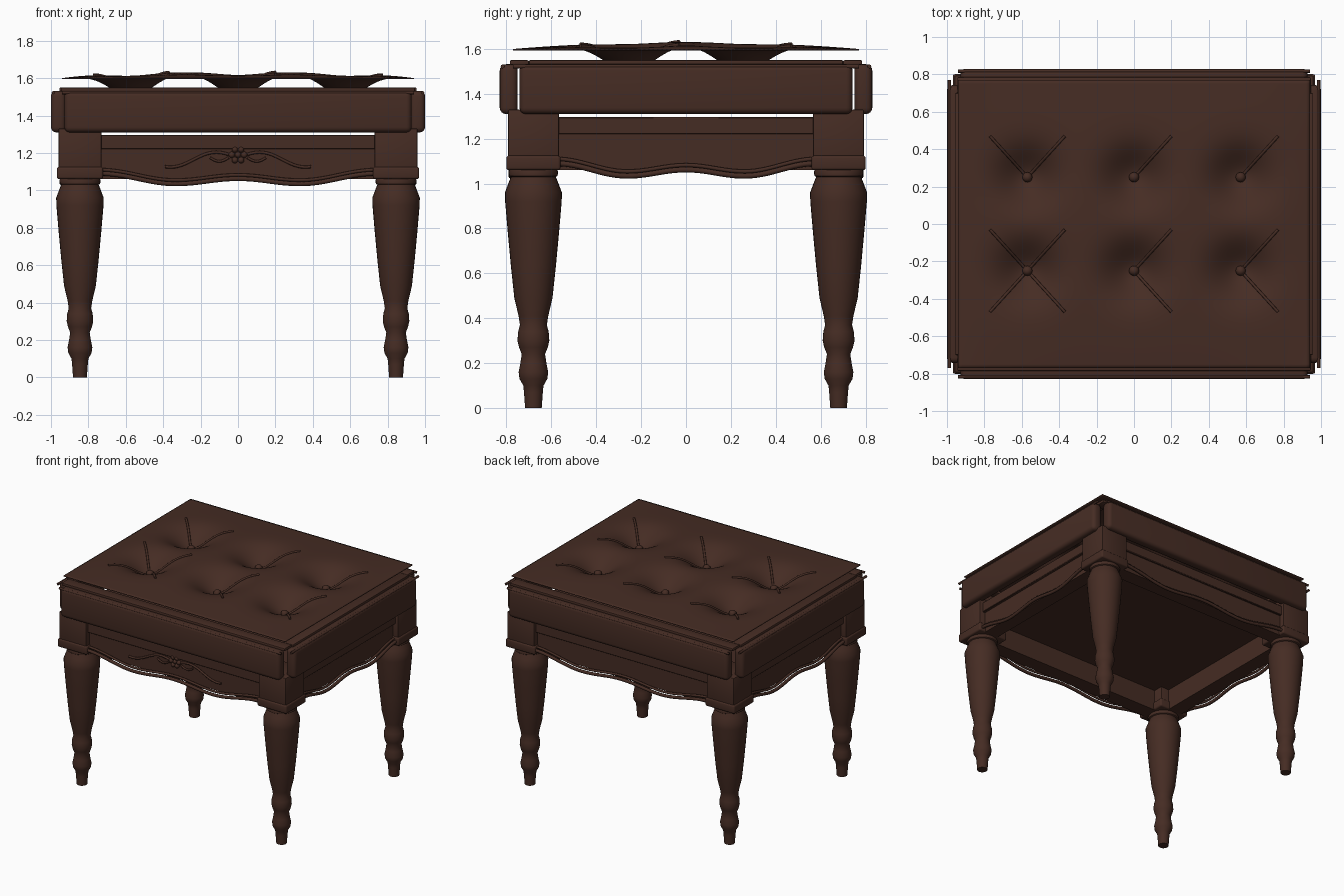
import bpy, bmesh, math
from mathutils import Vector

if "Cube" in bpy.data.objects:
    bpy.data.objects.remove(bpy.data.objects["Cube"], do_unlink=True)

wood = bpy.data.materials.new("dark_brown")
wood.use_nodes = True
BROWN = (0.060, 0.025, 0.017, 1)
wood.diffuse_color = BROWN
wood.node_tree.nodes["Principled BSDF"].inputs["Base Color"].default_value = BROWN


def add(name, bm, smooth=True):
    """Turn a bmesh into a named, coloured object."""
    bmesh.ops.recalc_face_normals(bm, faces=bm.faces)
    mesh = bpy.data.meshes.new(name)
    bm.to_mesh(mesh)
    bm.free()
    mesh.materials.append(wood)
    ob = bpy.data.objects.new(name, mesh)
    bpy.context.collection.objects.link(ob)
    if smooth:
        bpy.ops.object.select_all(action='DESELECT')
        ob.select_set(True)
        bpy.context.view_layer.objects.active = ob
        bpy.ops.object.shade_smooth_by_angle(angle=math.radians(40))
    return ob


def box(name, lo, hi, bevel=0.0, segments=4):
    lo, hi = Vector(lo), Vector(hi)
    bm = bmesh.new()
    bmesh.ops.create_cube(bm, size=1)
    for v in bm.verts:
        v.co = Vector(a * b for a, b in zip(v.co, hi - lo)) + (lo + hi) / 2
    if bevel:
        bmesh.ops.bevel(bm, geom=bm.edges[:], offset=bevel, segments=segments,
                        profile=0.5, affect='EDGES')
    return add(name, bm)


def lathe(name, profile, x, y, sides=32):
    bm = bmesh.new()
    rings = [[bm.verts.new((x + r * math.cos(2 * math.pi * i / sides),
                            y + r * math.sin(2 * math.pi * i / sides), z))
              for i in range(sides)] for r, z in profile]
    for a, b in zip(rings, rings[1:]):
        for i in range(sides):
            j = (i + 1) % sides
            bm.faces.new((a[i], a[j], b[j], b[i]))
    bm.faces.new(rings[0])
    bm.faces.new(rings[-1])
    return add(name, bm)


def tube(name, points, radius):
    """Round bar along a path, as a mesh."""
    curve = bpy.data.curves.new(name, 'CURVE')
    curve.dimensions = '3D'
    curve.bevel_depth = radius
    curve.bevel_resolution = 2
    curve.use_fill_caps = True
    spline = curve.splines.new('POLY')
    spline.points.add(len(points) - 1)
    for p, co in zip(spline.points, points):
        p.co = (*co, 1)
    curve.materials.append(wood)
    ob = bpy.data.objects.new(name, curve)
    bpy.context.collection.objects.link(ob)
    return ob


def ball(name, co, radius):
    bm = bmesh.new()
    bmesh.ops.create_uvsphere(bm, u_segments=16, v_segments=10, radius=radius)
    bmesh.ops.translate(bm, verts=bm.verts, vec=co)
    return add(name, bm)


# Turned legs with square corner blocks
LEG = [(.037, 0), (.042, .07), (.045, .10), (.062, .13), (.066, .16), (.058, .20),
       (.052, .24), (.064, .27), (.071, .30), (.068, .34), (.060, .37), (.066, .41),
       (.085, .49), (.100, .63), (.114, .78), (.126, .92), (.127, .96), (.112, 1.0),
       (.100, 1.03), (.108, 1.035), (.110, 1.055), (.100, 1.07)]
LX, LY = .845, .68
for sx, side in ((-1, "right"), (1, "left")):
    for sy, end in ((-1, "front"), (1, "back")):
        x, y = sx * LX, sy * LY
        tag = f"{end}_{side}"
        lathe(f"leg_{tag}", LEG, x, y)
        box(f"leg_block_{tag}", (x - .115, y - .113, 1.06), (x + .115, y + .113, 1.33), .006, 2)
        box(f"block_base_{tag}", (x - .124, y - .121, 1.06), (x + .124, y + .121, 1.125), .012, 3)

# Under-seat slab
box("seat_slab", (-.935, -.77, 1.22), (.935, .77, 1.297), .004, 1)


def wave(t, length):
    """Height of the scalloped trim at t from -1 to 1."""
    a = abs(t)
    if a < .45:
        return 1.048 + .014 * math.cos(math.pi * a / .45)
    return 1.062 - .028 * math.cos(math.pi * (a - .45) / .55)


# Aprons, scalloped trim, seat side cushions and piping on all four sides
for s, end, side in ((-1, "front", "right"), (1, "back", "left")):
    lo, hi = sorted((s * .64, s * .755))
    box(f"apron_{end}", (-.74, lo, 1.06), (.74, hi, 1.23))
    lo, hi = sorted((s * .80, s * .915))
    box(f"apron_{side}", (lo, -.58, 1.06), (hi, .58, 1.23))
    ts = [i / 24 - 1 for i in range(49)]
    for k, dz, r in ((0, 0, .012), (1, .02, .009)):
        tube(f"trim_{end}_{k}", [(.74 * t, s * (.78 - .015 * k), wave(t, .74) + dz) for t in ts], r)
        tube(f"trim_{side}_{k}", [(s * (.94 - .015 * k), .58 * t, wave(t, .58) + dz) for t in ts], r)
    lo, hi = sorted((s * .75, s * .83))
    box(f"cushion_{end}", (-.928, lo, 1.31), (.928, hi, 1.532), .028)
    lo, hi = sorted((s * .92, s * 1.0))
    box(f"cushion_{side}", (lo, -.742, 1.31), (hi, .742, 1.532), .028)
    tube(f"piping_{end}", [(-.94, s * .817, 1.522), (.94, s * .817, 1.522)], .009)
    tube(f"piping_{side}", [(s * .987, -.77, 1.522), (s * .987, .77, 1.522)], .009)
    # Rim strips under the padded top
    lo, hi = sorted((s * .70, s * .785))
    box(f"rim_{end}", (-.945, lo, 1.528), (.945, hi, 1.55), .006, 2)
    lo, hi = sorted((s * .87, s * .955))
    box(f"rim_{side}", (lo, -.70, 1.528), (hi, .70, 1.55), .006, 2)

# Padded tufted top
TX, TY = .94, .77
TUFTS = [(x, y) for x in (-.57, 0, .57) for y in (-.25, .25)]


def top_z(x, y):
    z = 1.6 + .032 * (1 - (x / TX) ** 4) * (1 - (y / TY) ** 2)
    for bx, by in TUFTS:
        z -= .12 * math.exp(-((x - bx) ** 2 + (y - by) ** 2) / .15 ** 2)
    return z


bm = bmesh.new()
bmesh.ops.create_grid(bm, x_segments=94, y_segments=78, size=1)
for v in bm.verts:
    x, y = v.co.x * TX, v.co.y * TY
    v.co = (x, y, top_z(x, y))
top = add("tufted_top", bm)
if top.data.polygons[0].normal.z < 0:
    top.data.flip_normals()
solid = top.modifiers.new("thickness", 'SOLIDIFY')
solid.thickness = .006

# Buttons and diagonal creases
for n, (bx, by) in enumerate(TUFTS):
    ball(f"button_{n}", (bx, by, top_z(bx, by) + .01), .027)
    dirs = [(1, 1)]
    if bx < 0:
        dirs.append((-1, 1))
    if by < 0:
        dirs.append((1, -1))
    if bx < 0 and by < 0:
        dirs.append((-1, -1))
    for k, (dx, dy) in enumerate(dirs):
        path = [(bx + dx * .2 * i / 12, by + dy * .22 * i / 12) for i in range(13)]
        tube(f"crease_{n}_{k}", [(x, y, top_z(x, y) + .003) for x, y in path], .008)

# Carved flower and scrolls on the front apron
FY = -.76
for k in range(6):
    a = math.pi * k / 3
    ball(f"petal_{k}", (.033 * math.cos(a), FY, 1.19 + .033 * math.sin(a)), .017)
ball("flower_centre", (0, FY, 1.19), .016)
for s, side in ((-1, "right"), (1, "left")):
    pts = []
    for i in range(21):
        t = i / 20
        pts.append((s * (.05 + .34 * t), FY,
                    1.175 + .033 * math.cos(2.0 * math.pi * (t - .22) * .75) - .02 * t))
    tube(f"scroll_{side}", pts, .008)
    tube(f"scroll_leaf_{side}", [(s * (.05 + .1 * i / 8), FY,
         1.175 - .02 * math.sin(math.pi * i / 8)) for i in range(9)], .007)
